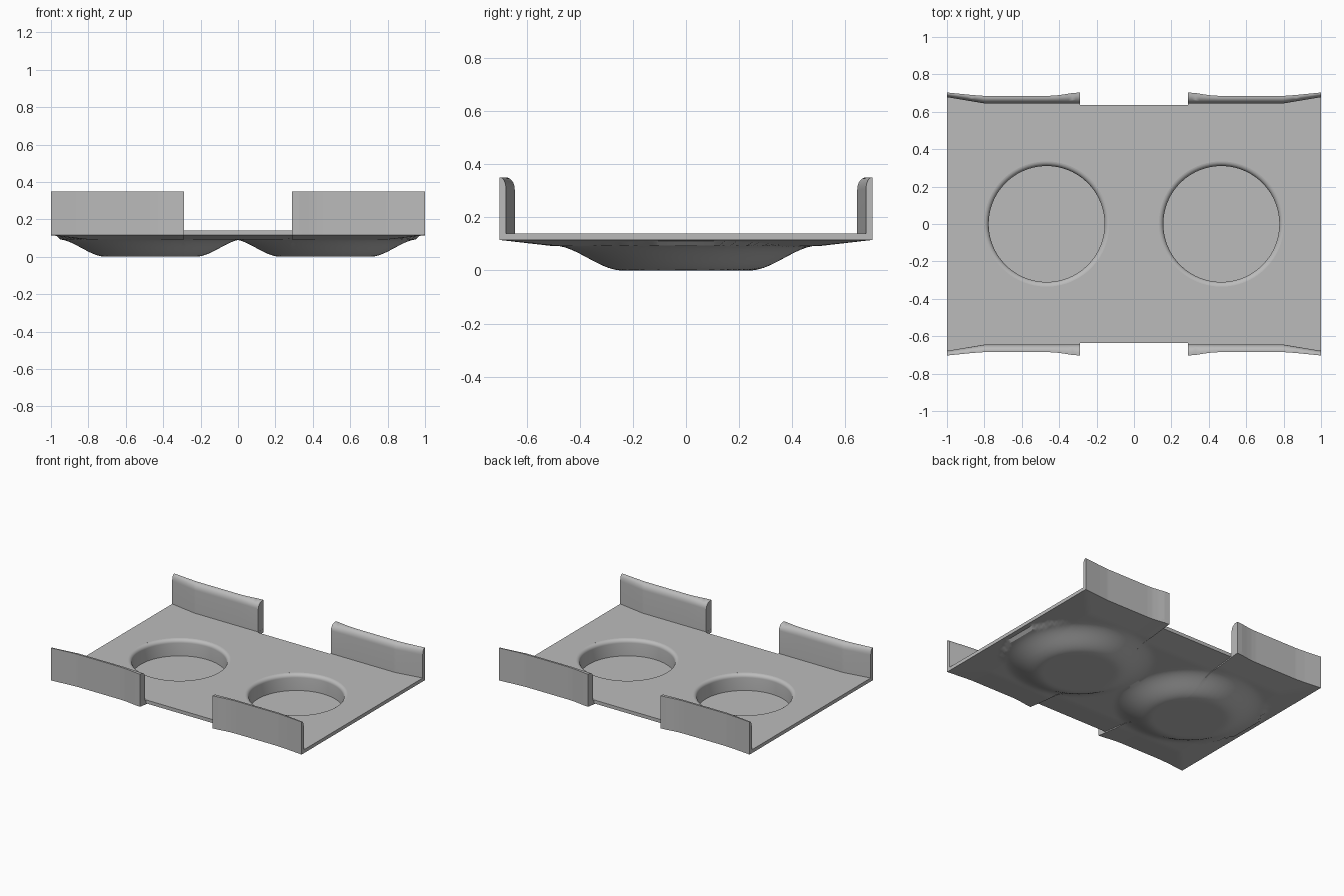
import bpy
import bmesh
import math

cube = bpy.data.objects.get("Cube")
if cube:
    bpy.data.objects.remove(cube, do_unlink=True)

EDGE_Z, TOP_Z, WALL_Z = 0.115, 0.14, 0.35
NOTCH = 0.29
POCKET_X = 0.467
OUTER = [(NOTCH, 0.703), (0.33, 0.70), (0.38, 0.692), (0.42, 0.687), (0.46, 0.685),
         (0.8, 0.685), (0.87, 0.69), (1.0, 0.703)]
INNER = [(NOTCH, 0.645), (0.8, 0.645), (1.0, 0.678)]

grey = bpy.data.materials.new("plain_grey")
grey.use_nodes = True
grey.diffuse_color = (0.5, 0.5, 0.5, 1)
grey.node_tree.nodes["Principled BSDF"].inputs["Base Color"].default_value = (0.5, 0.5, 0.5, 1)


def lookup(points, x):
    for (x0, y0), (x1, y1) in zip(points, points[1:]):
        if x <= x1:
            return y0 + (y1 - y0) * (x - x0) / (x1 - x0)
    return points[-1][1]


def make(name, bm):
    bmesh.ops.recalc_face_normals(bm, faces=bm.faces)
    mesh = bpy.data.meshes.new(name)
    bm.to_mesh(mesh)
    bm.free()
    mesh.materials.append(grey)
    obj = bpy.data.objects.new(name, mesh)
    bpy.context.collection.objects.link(obj)
    return obj


def activate(obj):
    bpy.ops.object.select_all(action='DESELECT')
    obj.select_set(True)
    bpy.context.view_layer.objects.active = obj


def loft(rings):
    # Skin closed rings of equal length and cap both ends
    bm = bmesh.new()
    rows = [[bm.verts.new(p) for p in ring] for ring in rings]
    n = len(rows[0])
    for a, b in zip(rows, rows[1:]):
        for i in range(n):
            j = (i + 1) % n
            bm.faces.new((a[i], a[j], b[j], b[i]))
    bm.faces.new(rows[0])
    bm.faces.new(rows[-1])
    return bm


def half_depth(x):
    return 0.637 if abs(x) < NOTCH else lookup(OUTER, abs(x))


def underside(x, y):
    # Shallow slope in from the border, with a smooth bowl under each pocket
    border = min(1 - abs(x), half_depth(x) - abs(y))
    z = EDGE_Z - min(border * 0.115, 0.022)
    r = math.hypot(abs(x) - POCKET_X, y)
    t = min(max((r - 0.24) / 0.26, 0), 1)
    bowl = 0.094 * t * t * (3 - 2 * t)
    return min(z, bowl) if t < 1 else z


# Tray: rectangular sections lofted along x, notched between the walls
wall_x = sorted({x for x, _ in OUTER} | {NOTCH + 0.02 * i for i in range(1, 36)} | {1.0})
half_x = [0.0] + [0.02 * i for i in range(1, 15)] + [NOTCH - 0.001] + wall_x
columns = [-x for x in reversed(half_x[1:])] + half_x
ROWS = 66
rings = []
for x in columns:
    h = half_depth(x)
    ring = []
    for i in range(ROWS + 1):
        y = h * (2 * i / ROWS - 1)
        ring.append((x, y, underside(x, y)))
    rings.append(ring + [(x, h, TOP_Z), (x, -h, TOP_Z)])
tray = make("tray", loft(rings))

# Round pockets with a filleted lip
LIP, RADIUS = 0.026, 0.31
profile = [(RADIUS, 0.022)]
for i in range(8):
    a = math.radians(i * 12.5)
    profile.append((RADIUS + LIP * (1 - math.cos(a)), TOP_Z - LIP + LIP * math.sin(a)))
profile.append((RADIUS + LIP, TOP_Z + 0.05))
SIDES = 96
for side, name in ((-1, "right_pocket_cutter"), (1, "left_pocket_cutter")):
    cutter = make(name, loft([[(side * POCKET_X + r * math.cos(math.tau * k / SIDES),
                                r * math.sin(math.tau * k / SIDES), z)
                               for k in range(SIDES)] for r, z in profile]))
    cutter.hide_render = True
    activate(tray)
    cut = tray.modifiers.new("pocket", 'BOOLEAN')
    cut.operation = 'DIFFERENCE'
    cut.solver = 'EXACT'
    cut.object = cutter
    bpy.ops.object.modifier_apply(modifier=cut.name)
    bpy.data.objects.remove(cutter, do_unlink=True)

# Curved side walls with a rounded inner top edge, mirrored to four corners
rings = []
for x in wall_x:
    yo, yi = lookup(OUTER, x), lookup(INNER, x)
    ring = [(x, yi, TOP_Z), (x, yo, TOP_Z), (x, yo, WALL_Z)]
    width = (yo - yi) * 0.8
    for i in range(9):
        a = math.radians(90 - i * 11.25)
        ring.append((x, yi + width * (1 - math.cos(a)), WALL_Z - 0.045 * (1 - math.sin(a))))
    rings.append(ring)
walls = make("side_walls", loft(rings))
activate(walls)
mirror = walls.modifiers.new("four_corners", 'MIRROR')
mirror.use_axis = (True, True, False)
mirror.use_mirror_merge = False
bpy.ops.object.modifier_apply(modifier=mirror.name)

for obj in (tray, walls):
    activate(obj)
    bpy.ops.object.shade_smooth_by_angle(angle=math.radians(30))
